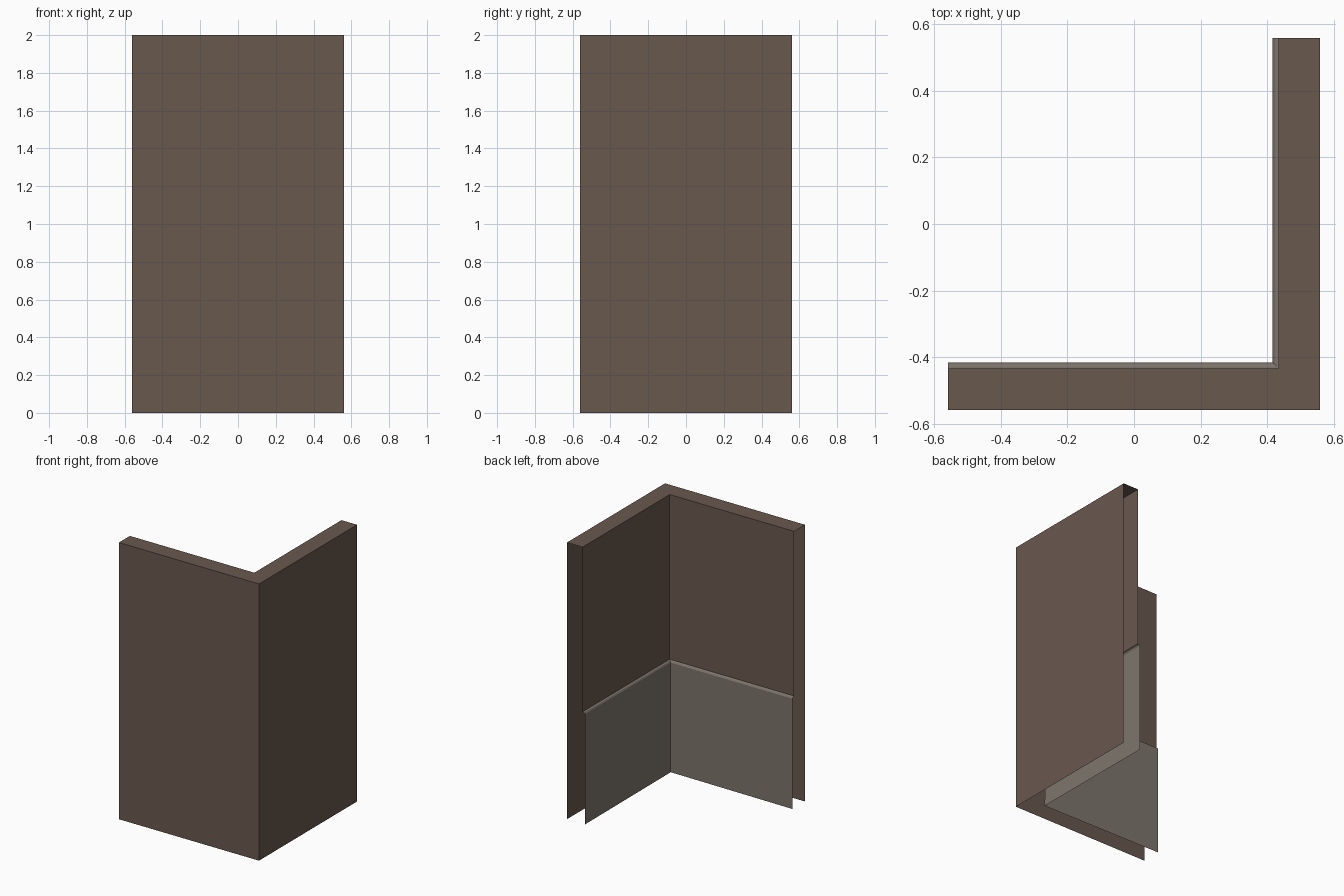
import bpy

if "Cube" in bpy.data.objects:
    bpy.data.objects.remove(bpy.data.objects["Cube"])

HALF = 0.56  # half the footprint of the corner


def material(name, rgb):
    mat = bpy.data.materials.new(name)
    mat.diffuse_color = (*rgb, 1.0)
    mat.use_nodes = True
    mat.node_tree.nodes["Principled BSDF"].inputs["Base Color"].default_value = mat.diffuse_color
    return mat


def sweep_corner(name, profile, mat):
    """Sweep an open (depth, height) profile along the L-shaped corner path."""
    verts, faces = [], []
    for d, z in profile:
        verts += [(-HALF, -HALF + d, z), (HALF - d, -HALF + d, z), (HALF - d, HALF, z)]
    for row in range(len(profile) - 1):
        for col in range(2):
            a = row * 3 + col
            faces.append((a, a + 1, a + 4, a + 3))
    mesh = bpy.data.meshes.new(name)
    mesh.from_pydata(verts, [], faces)
    mesh.materials.append(mat)
    obj = bpy.data.objects.new(name, mesh)
    bpy.context.collection.objects.link(obj)
    return obj


wall_paint = material("wall_brown", (0.141, 0.098, 0.076))
panel_paint = material("panel_taupe", (0.21, 0.18, 0.15))

# Wall shell: outer face, top, inner upper face; ends and underside are open
sweep_corner("corner_wall", [(0, 0), (0, 2), (0.125, 2), (0.125, 0.81)], wall_paint)

# Lower panelling with a rounded-off ledge
panel = sweep_corner("lower_panel", [(0.125, 0.81), (0.131, 0.81), (0.138, 0.806),
                                     (0.143, 0.797), (0.143, 0)], panel_paint)
# The panel's foot tucks slightly into the inside corner
foot = panel.data.vertices[13].co
foot.x, foot.y = 0.421, -0.427
